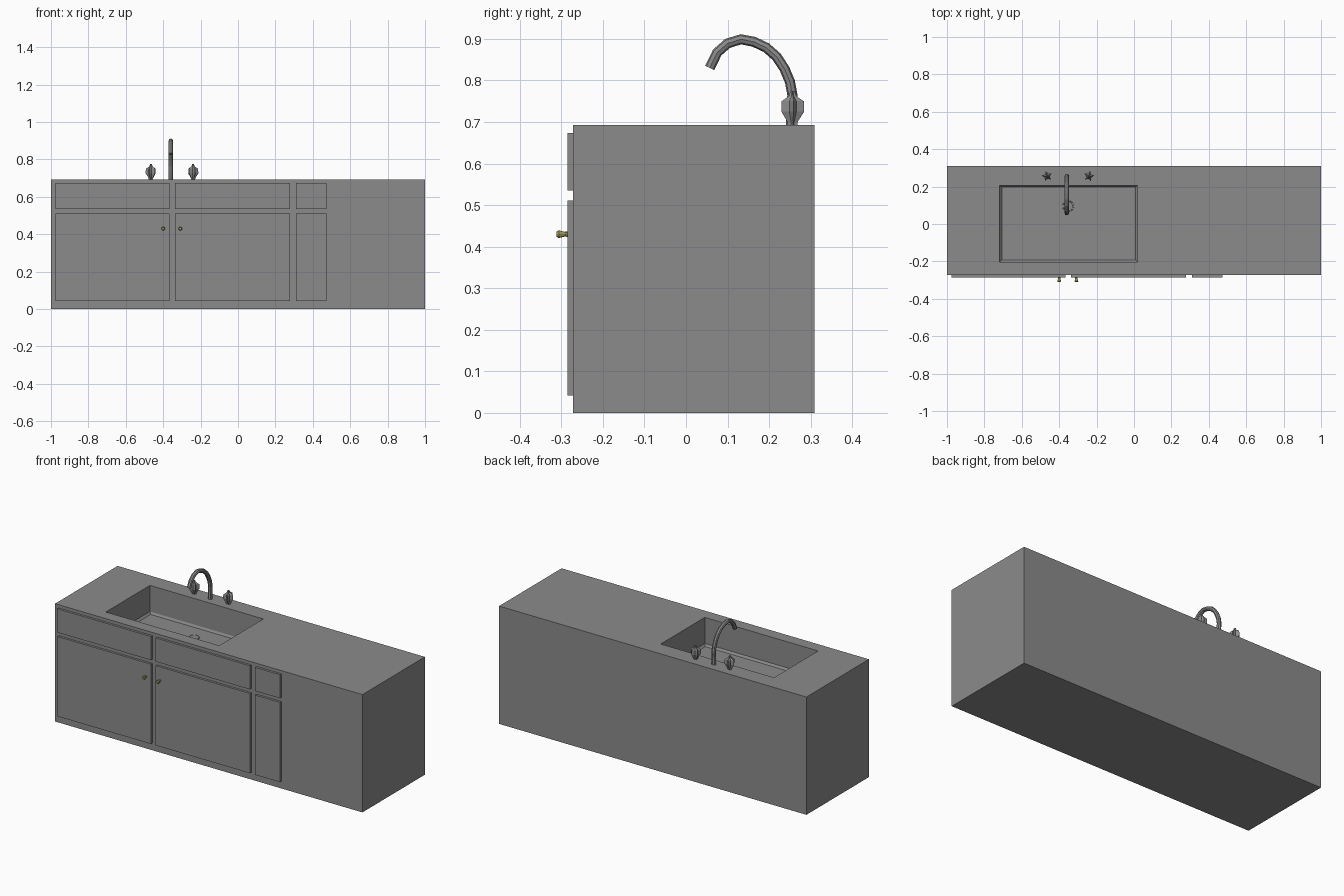
import bpy, bmesh
from math import sin, cos, pi
from mathutils import Vector

if "Cube" in bpy.data.objects:
    bpy.data.objects.remove(bpy.data.objects["Cube"])


def material(name, r, g, b):
    mat = bpy.data.materials.new(name)
    mat.diffuse_color = (r, g, b, 1)
    mat.use_nodes = True
    mat.node_tree.nodes["Principled BSDF"].inputs["Base Color"].default_value = mat.diffuse_color
    return mat


GREY = material("dark_grey", 0.26, 0.26, 0.26)
BRASS = material("brass", 0.36, 0.32, 0.12)
X, Y = (1, 0, 0), (0, 1, 0)


def loft(name, rings, mat=GREY):
    """Skin a list of equal-length point rings and cap both ends."""
    bm = bmesh.new()
    rows = [[bm.verts.new(p) for p in ring] for ring in rings]
    n = len(rows[0])
    for a, b in zip(rows, rows[1:]):
        for i in range(n):
            j = (i + 1) % n
            bm.faces.new((a[i], a[j], b[j], b[i]))
    bm.faces.new(rows[0][::-1])
    bm.faces.new(rows[-1])
    bmesh.ops.recalc_face_normals(bm, faces=bm.faces)
    mesh = bpy.data.meshes.new(name)
    bm.to_mesh(mesh)
    bm.free()
    mesh.materials.append(mat)
    obj = bpy.data.objects.new(name, mesh)
    bpy.context.collection.objects.link(obj)
    return obj


def rect(x0, x1, y0, y1, z):
    return [(x0, y0, z), (x1, y0, z), (x1, y1, z), (x0, y1, z)]


def circle(c, u, v, r, n):
    return [Vector(c) + r * (cos(2 * pi * i / n) * Vector(u) + sin(2 * pi * i / n) * Vector(v))
            for i in range(n)]


# Cabinet block with the basin sunk into its top
loft("counter_with_basin", [
    rect(-1, 1, -0.272, 0.309, 0),
    rect(-1, 1, -0.272, 0.309, 0.693),
    rect(-0.718, 0.02, -0.203, 0.207, 0.693),
    rect(-0.717, 0.019, -0.202, 0.206, 0.540),
    rect(-0.707, 0.009, -0.192, 0.198, 0.528)])

# Door and drawer fronts: three columns, two rows
columns = [("left", -0.977, -0.367), ("middle", -0.336, 0.277), ("right", 0.311, 0.472)]
rows = [("door", 0.042, 0.511), ("drawer_front", 0.535, 0.674)]
for side, x0, x1 in columns:
    for kind, z0, z1 in rows:
        loft(f"{side}_{kind}", [rect(x0, x1, -0.285, -0.27, z) for z in (z0, z1)])

# Door knobs
knob_profile = [(-0.284, 0.007), (-0.292, 0.006), (-0.306, 0.010), (-0.311, 0.007)]
for side, x in (("left", -0.400), ("right", -0.308)):
    loft(f"{side}_knob", [circle((x, y, 0.43), X, (0, 0, 1), r, 10) for y, r in knob_profile], BRASS)

# Low drain ring in the basin floor
loft("drain", [circle((-0.352, 0.095, z), X, Y, r, 16) for z, r in
               ((0.526, 0.032), (0.531, 0.031), (0.531, 0.026), (0.529, 0.025))])

# Gooseneck spout swept along a path in the yz plane
path = [(0.253, 0.69), (0.253, 0.735), (0.256, 0.765), (0.250, 0.797), (0.237, 0.828),
        (0.218, 0.857), (0.193, 0.879), (0.163, 0.893), (0.132, 0.899), (0.100, 0.889),
        (0.075, 0.867), (0.057, 0.830)]
pts = [Vector((-0.359, y, z)) for y, z in path]
rings = []
for i, p in enumerate(pts):
    t = (pts[min(i + 1, len(pts) - 1)] - pts[max(i - 1, 0)]).normalized()
    rings.append(circle(p, X, t.cross(Vector(X)), 0.0122, 8))
loft("spout", rings)

# Star-shaped tap handles, mirrored about the spout
tap_profile = [(0.69, 0.012), (0.700, 0.013), (0.725, 0.029), (0.750, 0.028),
               (0.762, 0.010), (0.774, 0.005)]
for side, x, s in (("left", -0.465, -1), ("right", -0.241, 1)):
    star = []
    for z, r in tap_profile:
        ring = []
        for i in range(10):
            a = 2 * pi * i / 10 + 0.1
            k = r if i % 2 == 0 else r * 0.5
            ring.append((x + s * k * cos(a), 0.256 + k * sin(a), z))
        star.append(ring)
    loft(f"{side}_tap_handle", star)
